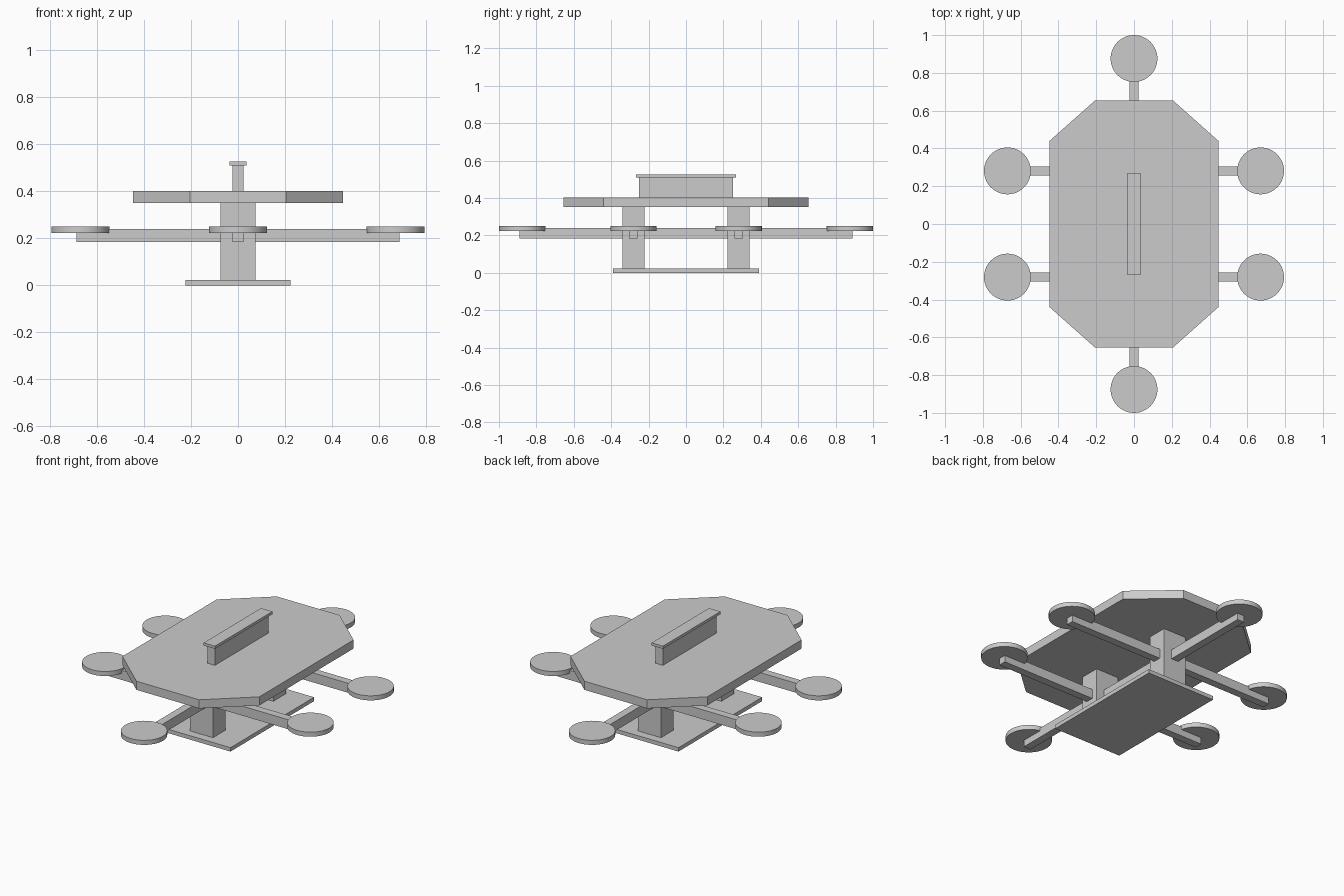
import bpy, bmesh, math

if "Cube" in bpy.data.objects:
    bpy.data.objects.remove(bpy.data.objects["Cube"])


def prism(name, outline, z0, z1):
    """Closed vertical prism from an XY outline."""
    bm = bmesh.new()
    face = bm.faces.new([bm.verts.new((x, y, z0)) for x, y in outline])
    ext = bmesh.ops.extrude_face_region(bm, geom=[face])
    verts = [v for v in ext["geom"] if isinstance(v, bmesh.types.BMVert)]
    bmesh.ops.translate(bm, vec=(0, 0, z1 - z0), verts=verts)
    bmesh.ops.recalc_face_normals(bm, faces=bm.faces)
    mesh = bpy.data.meshes.new(name)
    bm.to_mesh(mesh)
    bm.free()
    obj = bpy.data.objects.new(name, mesh)
    bpy.context.collection.objects.link(obj)
    return obj


def box(name, cx, cy, hx, hy, z0, z1):
    return prism(name, [(cx - hx, cy - hy), (cx + hx, cy - hy),
                        (cx + hx, cy + hy), (cx - hx, cy + hy)], z0, z1)


def seat(name, x, y):
    bpy.ops.mesh.primitive_cylinder_add(vertices=48, radius=0.124, depth=0.027,
                                        location=(x, y, 0.2365))
    bpy.context.object.name = name
    bpy.ops.object.shade_smooth_by_angle(angle=math.radians(30))


POST_Y = 0.281
ARM_Z = (0.184, 0.24)

# Ground plate
box("base_plate", 0, 0, 0.224, 0.39, 0, 0.023)

# Table top with cut corners
quarter = [(0.447, 0.44), (0.205, 0.655)]
outline = (quarter + [(-x, y) for x, y in reversed(quarter)]
           + [(-x, -y) for x, y in quarter]
           + [(x, -y) for x, y in reversed(quarter)])
prism("table_top", outline, 0.351, 0.402)

# Centre divider and its cap
box("divider", 0, 0, 0.024, 0.25, 0.402, 0.512)
box("divider_cap", 0, 0, 0.037, 0.268, 0.51, 0.526)

# Lengthwise seat beam
box("long_arm", 0, 0, 0.023, 0.889, *ARM_Z)

# Posts, cross beams and seats
for label, s in (("front", -1), ("back", 1)):
    box(label + "_post", 0, s * POST_Y, 0.075, 0.059, 0.023, 0.351)
    box(label + "_cross_arm", 0, s * POST_Y, 0.686, 0.023, *ARM_Z)
    seat(label + "_end_seat", 0, s * 0.876)
    seat(label + "_left_seat", -0.67, s * POST_Y)
    seat(label + "_right_seat", 0.67, s * POST_Y)
